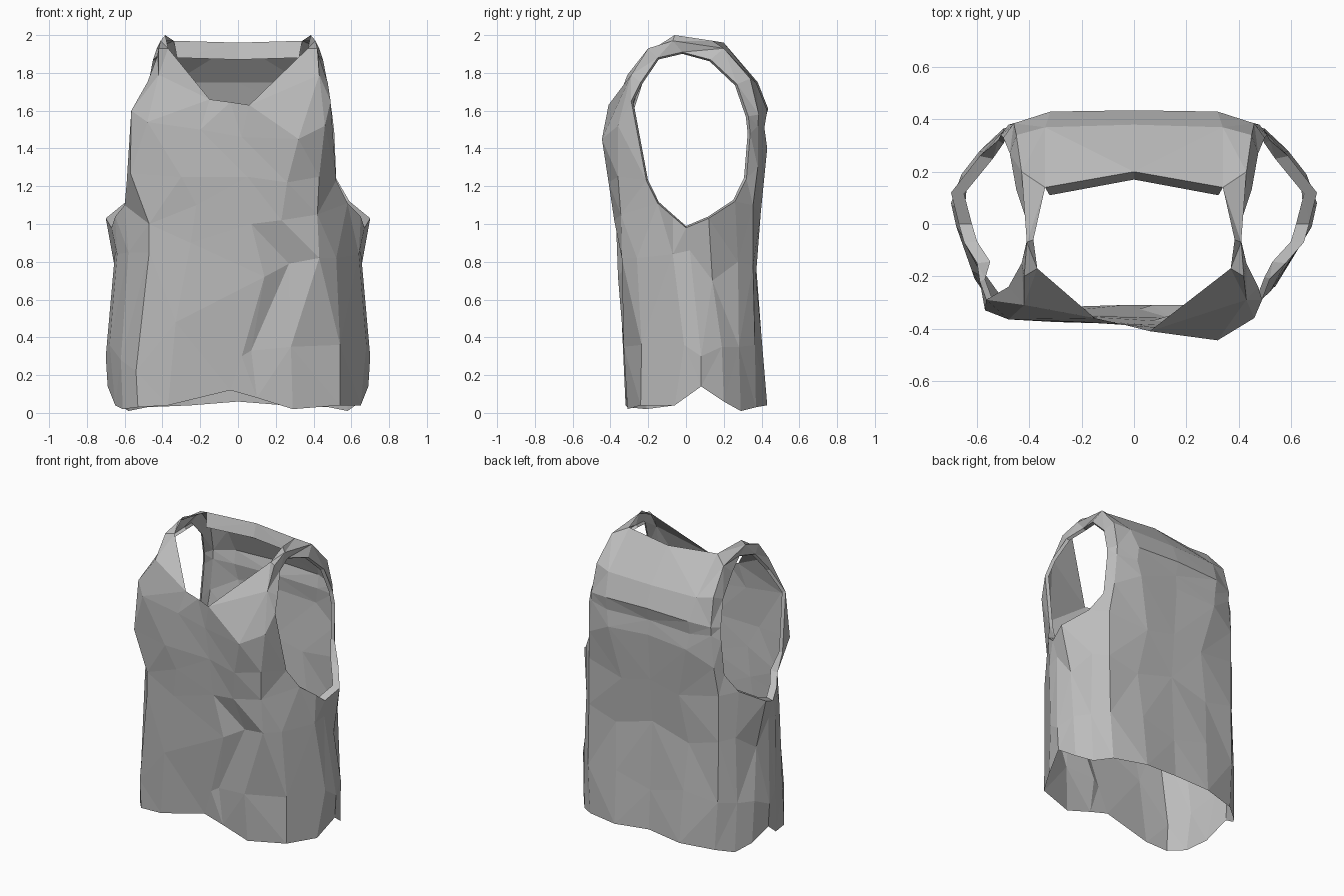
import bpy, bmesh
from mathutils import Vector

cloth = bpy.data.materials.new("grey cloth")
cloth.diffuse_color = (0.5, 0.5, 0.5, 1)


def sheet(name, rows, out=Vector((0, 0, 1)), closed=False):
    """Loft rows of points into a triangulated cloth sheet facing away from the axis."""
    bm = bmesh.new()
    grid = [[bm.verts.new(p) for p in r] for r in rows]
    n = len(rows[0])
    for a, b in zip(grid, grid[1:]):
        for i in range(n if closed else n - 1):
            j = (i + 1) % n
            bm.faces.new((a[i], a[j], b[j], b[i]))
    bmesh.ops.triangulate(bm, faces=bm.faces[:], quad_method='SHORT_EDGE')
    bm.normal_update()
    if sum(f.normal.dot(out) * f.calc_area() for f in bm.faces) < 0:
        bmesh.ops.reverse_faces(bm, faces=bm.faces[:])
    me = bpy.data.meshes.new(name)
    bm.to_mesh(me)
    bm.free()
    me.materials.append(cloth)
    ob = bpy.data.objects.new(name, me)
    bpy.context.collection.objects.link(ob)
    return ob


def flip(p):
    return (-p[0], p[1], p[2])


# Front panel, left to right, hem up to the neckline
front = [
    [(-.61, -.21, .02), (-.53, -.31, .03), (-.37, -.32, .04), (-.04, -.31, .12),
     (.10, -.31, .08), (.29, -.31, .02), (.54, -.24, .04)],
    [(-.62, -.18, .28), (-.54, -.31, .22), (-.33, -.34, .48), (.02, -.325, .30),
     (.07, -.31, .33), (.28, -.33, .35), (.54, -.235, .36)],
    [(-.58, -.20, .85), (-.47, -.33, .85), (-.25, -.35, .90), (.14, -.36, .72),
     (.27, -.31, .79), (.43, -.34, .82), (.52, -.26, .82)],
    [(-.60, -.15, 1.10), (-.47, -.33, 1.0), (-.22, -.365, 1.1), (.07, -.37, 1.0),
     (.23, -.38, 1.02), (.42, -.345, 1.05), (.58, -.15, 1.11)],
    [(-.59, -.22, 1.21), (-.57, -.33, 1.27), (-.3, -.375, 1.25), (.05, -.385, 1.25),
     (.26, -.41, 1.22), (.43, -.36, 1.25), (.52, -.21, 1.23)],
    [(-.565, -.29, 1.60), (-.48, -.365, 1.54), (-.2, -.375, 1.50), (.02, -.39, 1.46),
     (.32, -.445, 1.45), (.46, -.36, 1.52), (.49, -.29, 1.65)],
    [(-.48, -.24, 1.75), (-.42, -.31, 1.79), (-.15, -.36, 1.66), (-.04, -.385, 1.645),
     (.06, -.41, 1.63), (.43, -.29, 1.79), (.475, -.24, 1.75)],
]
sheet("front_panel", front, Vector((0, -1, 0)))

# Back panel: one half from armhole edge to centre, mirrored
back_half = [
    [(.58, .29, .01), (.48, .37, .03), (.25, .43, .04), (0, .41, .06)],
    [(.59, .28, .35), (.50, .365, .36), (.26, .40, .40), (0, .395, .33)],
    [(.575, .275, .80), (.50, .355, .78), (.28, .37, .72), (0, .37, .80)],
    [(.59, .26, 1.12), (.50, .355, 1.10), (.22, .395, 1.05), (0, .395, 1.10)],
    [(.52, .32, 1.24), (.48, .38, 1.30), (.30, .43, 1.40), (0, .42, 1.42)],
    [(.51, .34, 1.48), (.46, .38, 1.52), (.32, .415, 1.51), (0, .41, 1.52)],
    [(.50, .33, 1.57), (.46, .385, 1.58), (.32, .43, 1.60), (0, .435, 1.61)],
    [(.475, .27, 1.74), (.45, .34, 1.77), (.34, .37, 1.75), (0, .38, 1.75)],
    [(.45, .13, 1.87), (.43, .20, 1.93), (.34, .14, 1.97), (0, .20, 1.96)],
]
back = [r + [flip(p) for p in reversed(r[:-1])] for r in back_half]
sheet("back_panel", back, Vector((0, 1, 0)))

# Fold of cloth turned down inside the back neckline
neck = back[-1][2:5]
sheet("back_neck_hem", [neck, [(x * .95, y - .03, z - .09) for x, y, z in neck]],
      Vector((0, -1, 0)))

# Side columns under each arm, between front and back
side = [
    [(.65, -.06, .04), (.69, .08, .14), (.65, .20, .06)],
    [(.68, -.01, .36), (.70, .08, .30), (.66, .19, .35)],
    [(.64, -.07, .84), (.65, .02, .86), (.64, .14, .70)],
    [(.65, -.07, 1.04), (.67, .00, .98), (.70, .12, 1.03)],
]
# Shoulder strap: armhole edge, outer ridge, neck edge
strap = [
    [(.43, -.15, 1.88), (.42, -.20, 1.93), (.37, -.17, 1.93)],
    [(.40, -.02, 1.91), (.41, -.07, 1.97), (.385, -.06, 2.0)],
]

for label, s in (("left", -1), ("right", 1)):
    edge = 0 if s < 0 else -1
    mir = flip if s < 0 else (lambda p: p)
    f_edge = [r[edge] for r in front]
    b_edge = [mir(r[0]) for r in back_half]

    rows = [[f_edge[i]] + [mir(p) for p in side[i]] + [b_edge[i]] for i in range(4)]
    sheet(label + "_side_panel", rows, Vector((s, 0, 0)))

    start = front[-1][:3] if s < 0 else front[-1][:3:-1]
    mid = [[mir(p) for p in r] for r in strap]
    end = [mir(p) for p in back_half[-1][:3]]
    sheet(label + "_shoulder_strap", [start] + mid + [end], Vector((s, 0, 1)))

    # Armhole hem turned inward all the way round
    loop = (f_edge[3:] + [r[0] for r in mid] + b_edge[:2:-1]
            + [mir(p) for p in reversed(side[3])])
    inner = [(x - s * (.05 if z < 1.15 else .02), y * .96, z + (1.45 - z) * .02)
             for x, y, z in loop]
    sheet(label + "_armhole_hem", [loop, inner], Vector((s, 0, 0)), closed=True)
